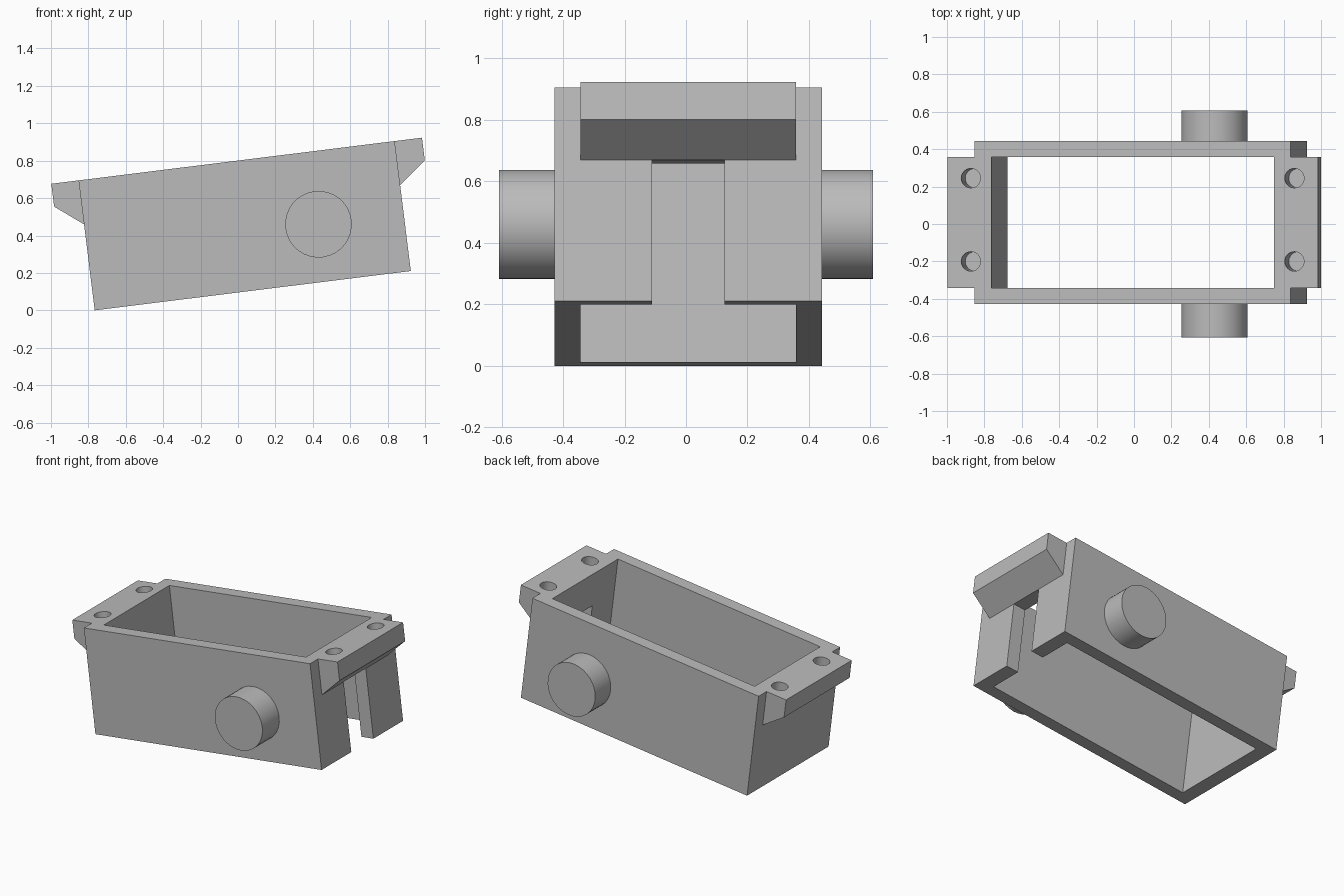
import bpy, bmesh, math
from mathutils import Matrix, Vector

cube = bpy.data.objects.get("Cube")
if cube:
    bpy.data.objects.remove(cube, do_unlink=True)

LENGTH, HEIGHT, WALL = 1.703, 0.70, 0.09
MID_Y = 0.0075                      # housing sits slightly off the trunnion axis
TILT = Matrix.Translation((-0.766, 0, 0)) @ Matrix.Rotation(math.radians(-7.09), 4, 'Y')

grey = bpy.data.materials.new("plain_grey")
grey.use_nodes = True
GREY = (0.5, 0.5, 0.5, 1)
grey.diffuse_color = GREY
grey.node_tree.nodes["Principled BSDF"].inputs["Base Color"].default_value = GREY


def finish(name, bm):
    bmesh.ops.recalc_face_normals(bm, faces=bm.faces)
    mesh = bpy.data.meshes.new(name)
    bm.to_mesh(mesh)
    bm.free()
    mesh.materials.append(grey)
    obj = bpy.data.objects.new(name, mesh)
    obj.matrix_world = TILT
    bpy.context.collection.objects.link(obj)
    return obj


def prism(name, profile, y0, y1):
    """Extrude an (x, z) profile along y."""
    bm = bmesh.new()
    face = bm.faces.new([bm.verts.new((x, y0, z)) for x, z in profile])
    new = bmesh.ops.extrude_face_region(bm, geom=[face])["geom"]
    bmesh.ops.translate(bm, vec=(0, y1 - y0, 0),
                        verts=[v for v in new if isinstance(v, bmesh.types.BMVert)])
    return finish(name, bm)


def box(name, x0, x1, y0, y1, z0, z1):
    return prism(name, [(x0, z0), (x1, z0), (x1, z1), (x0, z1)], y0, y1)


def cylinder(name, start, end, radius, sides):
    a, b = Vector(start), Vector(end)
    turn = Vector((0, 0, 1)).rotation_difference(b - a).to_matrix().to_4x4()
    bm = bmesh.new()
    bmesh.ops.create_cone(bm, cap_ends=True, segments=sides, radius1=radius,
                          radius2=radius, depth=(b - a).length,
                          matrix=Matrix.Translation((a + b) / 2) @ turn)
    return finish(name, bm)


def combine(target, tool, operation):
    tool.hide_render = True
    mod = target.modifiers.new(operation, 'BOOLEAN')
    mod.operation, mod.solver, mod.object = operation, 'EXACT', tool
    bpy.context.view_layer.objects.active = target
    bpy.ops.object.modifier_apply(modifier=mod.name)
    bpy.data.objects.remove(tool, do_unlink=True)


def smooth(obj):
    bpy.ops.object.select_all(action='DESELECT')
    obj.select_set(True)
    bpy.context.view_layer.objects.active = obj
    bpy.ops.object.shade_smooth_by_angle(angle=math.radians(30))


# Housing with a mounting flange at each end
housing = box("housing", 0, LENGTH, MID_Y - 0.435, MID_Y + 0.435, 0, HEIGHT)
flange = [(0.05, HEIGHT), (-0.147, HEIGHT), (-0.147, 0.577), (0, 0.463), (0.05, 0.463)]
for profile in (flange, [(LENGTH - x, z) for x, z in flange]):
    combine(housing, prism("flange", profile, MID_Y - 0.35, MID_Y + 0.35), 'UNION')

# Open cavity right through, and a slot in the raised end wall
combine(housing, box("cavity", WALL, LENGTH - WALL, MID_Y - 0.35, MID_Y + 0.35,
                     -0.1, HEIGHT + 0.1), 'DIFFERENCE')
combine(housing, box("slot", LENGTH - 0.15, LENGTH + 0.1, MID_Y - 0.118, MID_Y + 0.118,
                     -0.1, 0.463), 'DIFFERENCE')

# Blind screw holes in the flanges
for x in (-0.02, LENGTH + 0.02):
    for y in (-0.2, 0.245):
        combine(housing, cylinder("screw_hole", (x, y, HEIGHT - 0.175),
                                  (x, y, HEIGHT + 0.1), 0.052, 24), 'DIFFERENCE')
smooth(housing)

# Round trunnion pegs on both long sides
for side, name in ((-1, "right_peg"), (1, "left_peg")):
    peg = cylinder(name, (1.244, side * 0.41, 0.309), (1.244, side * 0.608, 0.309), 0.178, 32)
    smooth(peg)
